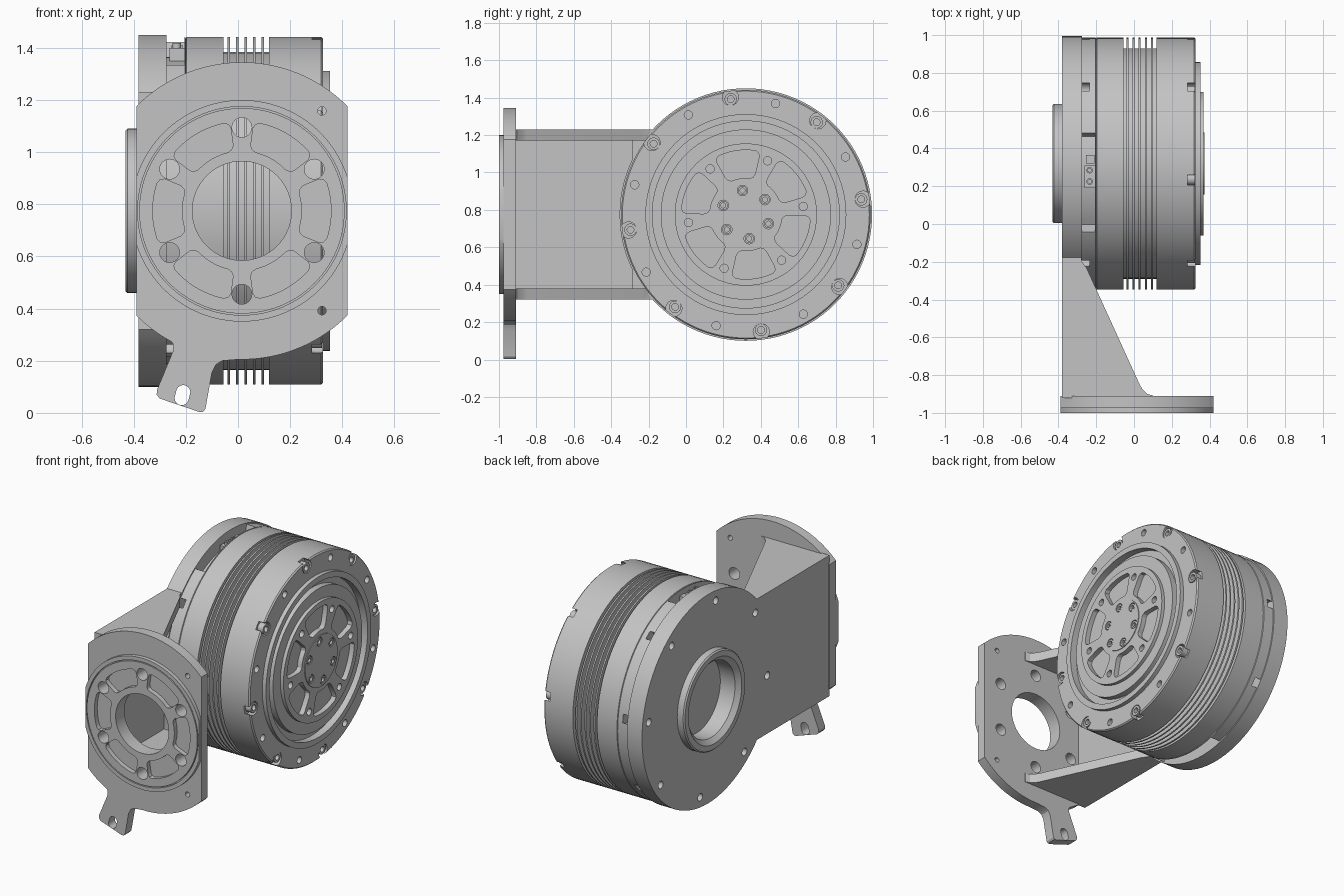
import bpy, bmesh
from math import cos, sin, radians, pi
from mathutils import Matrix, Vector

if "Cube" in bpy.data.objects:
    bpy.data.objects.remove(bpy.data.objects["Cube"])

grey = bpy.data.materials.new("machined grey")
grey.use_nodes = True
grey.diffuse_color = (0.55, 0.55, 0.55, 1)
grey.node_tree.nodes["Principled BSDF"].inputs["Base Color"].default_value = (0.55, 0.55, 0.55, 1)


def frame(origin, u, v, w):
    m = Matrix((u, v, w)).transposed().to_4x4()
    m.translation = origin
    return m


X, Y, Z = Vector((1, 0, 0)), Vector((0, 1, 0)), Vector((0, 0, 1))
MOTOR = frame((0, 0.32, 0.775), Y, Z, X)      # axis along x
PLATE = frame((0.015, 0, 0.775), X, Z, -Y)    # axis towards the front
SIDE = frame((0, 0, 0), Y, Z, X)
FLAT = frame((0, 0, 0), X, Y, Z)


# shape helpers: each adds a closed solid to a bmesh
def prism(bm, fr, pts, w0, w1):
    low = [bm.verts.new(fr @ Vector((u, v, w0))) for u, v in pts]
    top = [bm.verts.new(fr @ Vector((u, v, w1))) for u, v in pts]
    n = len(pts)
    bm.faces.new(low[::-1])
    bm.faces.new(top)
    for i in range(n):
        j = (i + 1) % n
        bm.faces.new((low[i], low[j], top[j], top[i]))


def lathe(bm, fr, profile, n=96, closed=False, centre=(0, 0)):
    rings = []
    for r, w in profile:
        if r == 0:
            rings.append([bm.verts.new(fr @ Vector((*centre, w)))] * n)
        else:
            rings.append([bm.verts.new(fr @ Vector((centre[0] + r * cos(2 * pi * i / n),
                                                    centre[1] + r * sin(2 * pi * i / n), w)))
                          for i in range(n)])
    pairs = list(zip(rings, rings[1:]))
    if closed:
        pairs.append((rings[-1], rings[0]))
    for a, b in pairs:
        for i in range(n):
            j = (i + 1) % n
            bm.faces.new(list(dict.fromkeys((a[i], a[j], b[j], b[i]))))


def polar(r, deg):
    return r * cos(radians(deg)), r * sin(radians(deg))


def arc(r, a0, a1, n=12):
    return [polar(r, a0 + (a1 - a0) * i / n) for i in range(n + 1)]


def hole(bm, fr, centre, r, w0, w1, n=24):
    prism(bm, fr, [(centre[0] + x, centre[1] + y) for x, y in arc(r, 0, 360, n)[:-1]], w0, w1)


def sector(r0, r1, mid, half):
    # trapezoid pocket outline with softened corners
    d = (r1 - r0) * 0.2
    outer, inner = half - 4, half - 6
    return (arc(r1, mid - outer, mid + outer) + [polar(r1 - d / 3, mid + half - 1.2)]
            + [polar(r1 - d, mid + half), polar(r0 + d, mid + half), polar(r0 + d / 3, mid + half - 2)]
            + arc(r0, mid + inner, mid - inner) + [polar(r0 + d / 3, mid - half + 2)]
            + [polar(r0 + d, mid - half), polar(r1 - d, mid - half), polar(r1 - d / 3, mid - half + 1.2)])


def make(name, bm):
    bmesh.ops.recalc_face_normals(bm, faces=bm.faces)
    me = bpy.data.meshes.new(name)
    bm.to_mesh(me)
    bm.free()
    ob = bpy.data.objects.new(name, me)
    bpy.context.collection.objects.link(ob)
    me.materials.append(grey)
    return ob


def combine(ob, bm, op="DIFFERENCE"):
    tool = make("cutter", bm)
    mod = ob.modifiers.new("combine", "BOOLEAN")
    mod.operation, mod.solver, mod.object = op, "EXACT", tool
    mod.use_self = True
    bpy.context.view_layer.update()
    dg = bpy.context.evaluated_depsgraph_get()
    me = bpy.data.meshes.new_from_object(ob.evaluated_get(dg))
    ob.modifiers.clear()
    ob.data = me
    bpy.data.objects.remove(tool)


RIM = [7.5 + 45 * k for k in range(8)]
SIX = [60 * k for k in range(6)]

# motor housing: stepped face, cooling fins, rear flange
R = 0.667
profile = [(0, -0.28), (R, -0.28), (R, -0.203), (R - 0.006, -0.2), (R, -0.197), (R, -0.055)]
for k in range(5):
    x = -0.04 + 0.0325 * k
    profile += [(0.61, x - 0.015), (0.61, x), (R, x), (R, x + 0.01), (0.61, x + 0.01)]
profile += [(0.61, 0.118), (R, 0.118), (R, 0.318), (0.66, 0.326),
            (0.537, 0.326), (0.537, 0.352), (0.5, 0.352), (0.5, 0.305), (0.455, 0.305),
            (0.455, 0.345), (0.38, 0.345), (0.38, 0.367), (0.165, 0.367), (0.165, 0.372), (0, 0.372)]
bm = bmesh.new()
lathe(bm, MOTOR, profile)
housing = make("motor_housing", bm)

# rim notches, bolt holes and face pockets
bm = bmesh.new()
for a in RIM:
    hole(bm, MOTOR, polar(0.632, a), 0.043, 0.283, 0.4)
    hole(bm, MOTOR, polar(0.615, a + 22.5), 0.022, 0.295, 0.4)
for a in SIX:
    prism(bm, MOTOR, sector(0.195, 0.345, a + 38, 21), 0.335, 0.4)
    hole(bm, MOTOR, polar(0.31, a + 8), 0.022, 0.335, 0.4)
    hole(bm, MOTOR, polar(0.13, a + 38), 0.028, 0.35, 0.4)
combine(housing, bm)

# rear notches and cable windows
bm = bmesh.new()
for a in RIM:
    if a not in (97.5, 277.5):
        hole(bm, MOTOR, polar(0.637, a), 0.04, -0.3, -0.236)
for a in (76, 237):
    prism(bm, MOTOR, arc(0.72, a, a + 47) + arc(0.59, a + 47, a), -0.3, -0.206)
combine(housing, bm)

# socket screws
bm = bmesh.new()


def screw(fr, centre, r, w0, w1):
    mid = w0 + (w1 - w0) * 0.35
    lathe(bm, fr, [(0, w0), (r, w0), (r, w1), (r * 0.55, w1), (r * 0.55, mid), (0, mid)],
          n=18, centre=centre)


for a in RIM:
    screw(MOTOR, polar(0.622, a), 0.033, 0.28, 0.322)
for a in SIX:
    screw(MOTOR, polar(0.13, a + 38), 0.024, 0.348, 0.37)
for y in (0.225, 0.285):
    screw(FLAT, (-0.235, y), 0.017, 1.39, 1.418)
make("socket_screws", bm)

# cable connector in the top window
bm = bmesh.new()
prism(bm, FLAT, [(-0.262, 0.19), (-0.205, 0.19), (-0.205, 0.31), (-0.262, 0.31)], 1.33, 1.4)
prism(bm, FLAT, [(-0.255, 0.32), (-0.21, 0.32), (-0.21, 0.365), (-0.255, 0.365)], 1.33, 1.41)
make("cable_connector", bm)

# bracket: round mount with bored boss, side web and two gussets
bm = bmesh.new()
lathe(bm, MOTOR, [(0, -0.275), (0.675, -0.275), (0.675, -0.382), (0.315, -0.382), (0.315, -0.424),
                  (0.307, -0.432), (0.272, -0.432), (0.242, -0.405), (0.242, -0.3), (0, -0.3)])
bracket = make("mount_bracket", bm)
for z0, z1, x1, y0, y1 in ((0.32, 1.23, -0.325, -0.92, -0.05), (0.33, 1.22, -0.28, -0.29, -0.06)):
    bm = bmesh.new()
    prism(bm, SIDE, [(y0, z0), (y1, z0), (y1, z1), (y0, z1)], -0.382, x1)
    combine(bracket, bm, "UNION")
gusset = [(-0.382, -0.92), (0.1, -0.92), (0.1, -0.908), (0.07, -0.9), (0.045, -0.875), (0.03, -0.85),
          (-0.25, -0.235), (-0.275, -0.2), (-0.285, -0.15), (-0.382, -0.15)]
bm = bmesh.new()
for z in (0.32, 1.17):
    prism(bm, FLAT, gusset, z, z + 0.06)
combine(bracket, bm, "UNION")
bm = bmesh.new()
for a in RIM:
    hole(bm, MOTOR, polar(0.61, a), 0.024, -0.45, -0.33)
combine(bracket, bm)


# front plate with flat sides, raised pilot disc and locating tab
def clipped(r, a):
    return arc(r, a, 180 - a, 40) + arc(r, 180 + a, 360 - a, 40)


bm = bmesh.new()
prism(bm, PLATE, clipped(0.57, 44.7), 0.91, 0.975)
front = make("front_plate", bm)
bm = bmesh.new()
prism(bm, PLATE, clipped(0.425, 17.7), 0.95, 1.0)
combine(front, bm, "UNION")
tab = [(-0.28, 0.31), (-0.25, 0.265), (-0.25, 0.235), (-0.31, 0.09), (-0.312, 0.07), (-0.3, 0.055),
       (-0.15, 0.004), (-0.135, 0.004), (-0.125, 0.015), (-0.1, 0.155), (-0.085, 0.185),
       (-0.06, 0.2), (0.0, 0.205), (0.0, 0.31)]
bm = bmesh.new()
prism(bm, PLATE, [(x - 0.015, z - 0.775) for x, z in tab], 0.91, 0.975)
combine(front, bm, "UNION")

# bore, bolt holes, corner holes and the tilted slot in the tab
bm = bmesh.new()
hole(bm, PLATE, (0, 0), 0.19, 0.8, 1.1, 64)
for a in SIX:
    hole(bm, PLATE, polar(0.32, a + 30), 0.038, 0.8, 1.1)
for z in (-0.383, 0.383):
    hole(bm, PLATE, (0.307, z), 0.016, 0.8, 1.1)
tilt = Matrix.Rotation(radians(-15), 2)
slot = [(x, y + 0.012) for x, y in arc(0.027, 0, 180)] + [(x, y - 0.012) for x, y in arc(0.027, 180, 360)]
prism(bm, PLATE, [tuple(tilt @ Vector(p) + Vector((-0.228, -0.707))) for p in slot], 0.8, 1.1)
combine(front, bm)

# blind pockets and thin groove on the pilot disc
bm = bmesh.new()
for a in SIX:
    prism(bm, PLATE, sector(0.23, 0.342, a, 22.3), 0.97, 1.1)
lathe(bm, PLATE, [(0.394, 0.985), (0.4, 0.985), (0.4, 1.1), (0.394, 1.1)], closed=True)
combine(front, bm)

# smooth round walls, keep machined edges sharp
bpy.ops.object.select_all(action="DESELECT")
for ob in bpy.context.collection.objects:
    if ob.type == "MESH" and ob.data.materials and ob.data.materials[0] == grey:
        ob.select_set(True)
        bpy.context.view_layer.objects.active = ob
bpy.ops.object.shade_smooth_by_angle(angle=radians(30))
